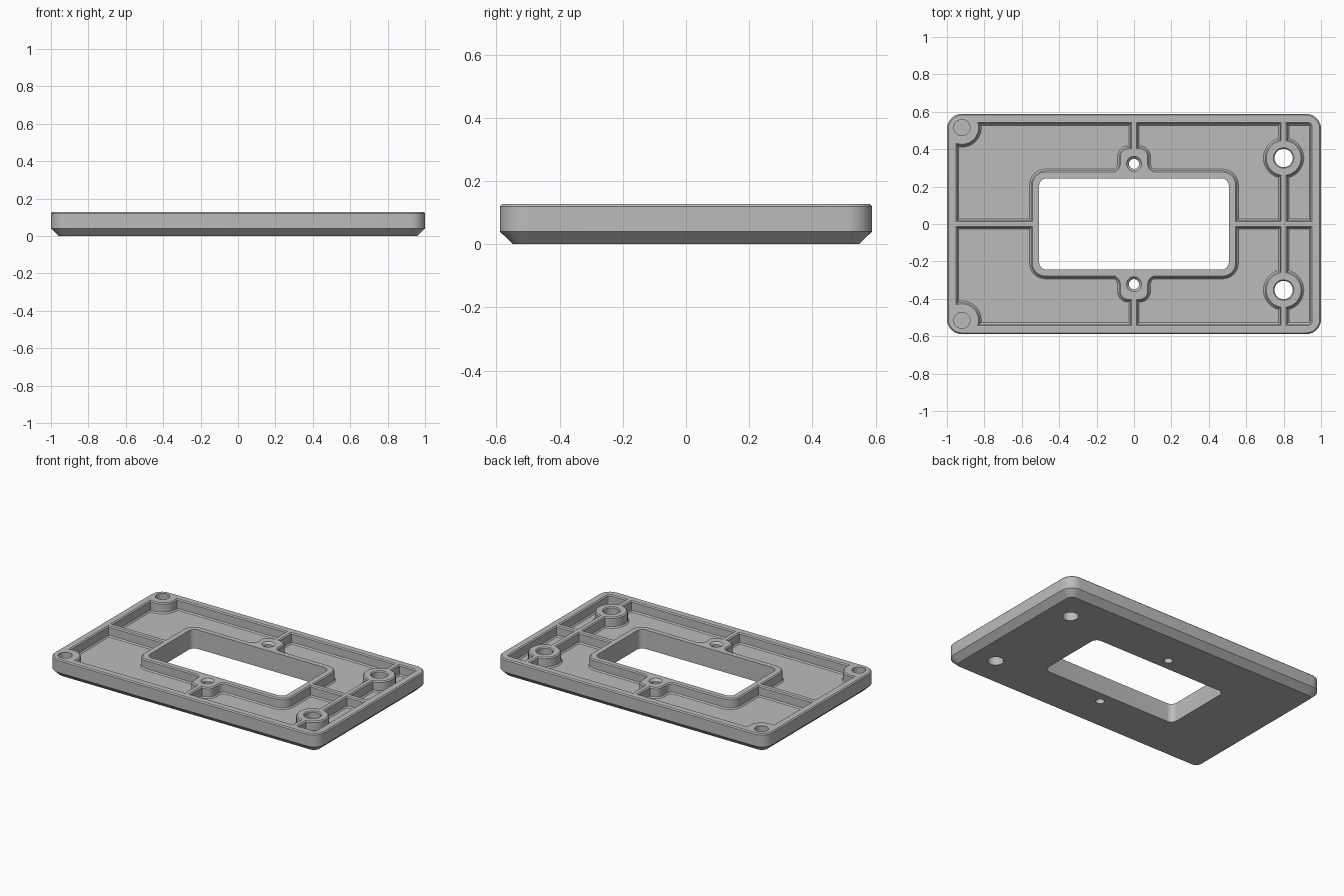
import bpy, bmesh, math

cube = bpy.data.objects.get("Cube")
if cube:
    bpy.data.objects.remove(cube, do_unlink=True)

TOP, FLOOR, EDGE = 0.127, 0.058, 0.007
HALF_X, HALF_Y = 1.0, 0.589

grey = bpy.data.materials.new("plain grey")
grey.use_nodes = True
grey.diffuse_color = (0.5, 0.5, 0.5, 1)
grey.node_tree.nodes["Principled BSDF"].inputs["Base Color"].default_value = (0.5, 0.5, 0.5, 1)


def rect(x0, x1, y0, y1, r):
    """Rounded rectangle as four corner arcs: centre, radius, start, end."""
    return [(x1 - r, y0 + r, r, -90, 0), (x1 - r, y1 - r, r, 0, 90),
            (x0 + r, y1 - r, r, 90, 180), (x0 + r, y0 + r, r, 180, 270)]


def circle(x, y, r):
    return [(x, y, r, a, a + 90) for a in (0, 90, 180, 270)]


def outline(arcs, grow):
    """Points along the arcs, offset outward; clockwise arcs are hollow fillets."""
    pts = []
    for cx, cy, r, a0, a1 in arcs:
        rr = r + grow if a1 > a0 else r - grow
        for i in range(9):
            a = math.radians(a0 + (a1 - a0) * i / 8)
            p = (cx + rr * math.cos(a), cy + rr * math.sin(a))
            if not pts or math.dist(p, pts[-1]) > 1e-5:
                pts.append(p)
    if math.dist(pts[0], pts[-1]) < 1e-5:
        pts.pop()
    return pts


def loft(name, arcs, layers):
    """Solid through layers of (height, outward offset)."""
    bm = bmesh.new()
    rings = [[bm.verts.new((x, y, z)) for x, y in outline(arcs, g)] for z, g in layers]
    n = len(rings[0])
    for low, high in zip(rings, rings[1:]):
        for i in range(n):
            j = (i + 1) % n
            bm.faces.new((low[i], low[j], high[j], high[i]))
    bm.faces.new(rings[0][::-1])
    bm.faces.new(rings[-1])
    bmesh.ops.recalc_face_normals(bm, faces=bm.faces)
    mesh = bpy.data.meshes.new(name)
    bm.to_mesh(mesh)
    bm.free()
    mesh.materials.append(grey)
    ob = bpy.data.objects.new(name, mesh)
    bpy.context.collection.objects.link(ob)
    return ob


def subtract(target, cutter):
    mod = target.modifiers.new("cut", "BOOLEAN")
    mod.operation, mod.solver, mod.object = "DIFFERENCE", "EXACT", cutter
    bpy.context.view_layer.objects.active = target
    bpy.ops.object.modifier_apply(modifier=mod.name)
    bpy.data.objects.remove(cutter, do_unlink=True)


def standing(name, arcs):
    """Rib or boss with a filleted foot and a chamfered top."""
    return loft(name, arcs, [(FLOOR - 0.02, 0.008), (FLOOR, 0.008), (FLOOR + 0.008, 0),
                             (TOP - EDGE, 0), (TOP, -EDGE), (TOP + 0.1, -EDGE)])


# Outer tray block with chamfered underside
plate = loft("mounting_plate", rect(-HALF_X, HALF_X, -HALF_Y, HALF_Y, 0.08),
             [(0, -0.042), (0.04, 0), (TOP - EDGE, 0), (TOP, -EDGE)])

# Recess, leaving out the ribs, window frame and bosses
recess = loft("recess", rect(-0.945, 0.945, -0.535, 0.535, 0.015),
              [(FLOOR, -0.008), (FLOOR + 0.008, 0), (TOP - EDGE, 0),
               (TOP, EDGE), (TOP + 0.03, EDGE)])
solids = [rect(-0.55, 0.55, -0.285, 0.285, 0.075),
          rect(-1.1, 1.1, -0.02, 0.02, 0.009),
          rect(-0.02, 0.02, -0.7, 0.7, 0.009),
          rect(0.78, 0.82, -0.7, 0.7, 0.009)]
for s in (-1, 1):
    solids += [circle(0.8, s * 0.353, 0.1), circle(-0.92, s * 0.515, 0.096)]
    # Screw tab flaring into the window frame
    tab = [(-0.11, 0.2, 0.01, 180, 270), (0.11, 0.2, 0.01, 270, 360),
           (0.12, 0.323, 0.04, 270, 180), (0.03, 0.36, 0.05, 0, 90),
           (-0.03, 0.36, 0.05, 90, 180), (-0.12, 0.323, 0.04, 360, 270)]
    if s < 0:
        tab = [(-x, -y, r, a + 180, b + 180) for x, y, r, a, b in tab]
    solids.append(tab)
for arcs in solids:
    subtract(recess, standing("standing_part", arcs))
subtract(plate, recess)

# Central window
subtract(plate, loft("window", rect(-0.507, 0.507, -0.244, 0.244, 0.04),
                     [(-0.1, 0), (TOP - 0.005, 0), (TOP + 0.1, 0.003)]))

# Screw holes and blind corner sockets
for s in (-1, 1):
    subtract(plate, loft("large_hole", circle(0.8, s * 0.353, 0.049),
                         [(-0.1, 0), (TOP - 0.006, 0), (TOP + 0.004, 0.01), (TOP + 0.1, 0.01)]))
    subtract(plate, loft("small_hole", circle(0, s * 0.322, 0.027),
                         [(-0.1, 0), (TOP - 0.015, 0), (TOP + 0.002, 0.015), (TOP + 0.1, 0.015)]))
    subtract(plate, loft("corner_socket", circle(-0.92, s * 0.515, 0.043),
                         [(FLOOR, 0), (TOP + 0.1, 0)]))

bpy.ops.object.select_all(action="DESELECT")
plate.select_set(True)
bpy.context.view_layer.objects.active = plate
bpy.ops.object.shade_smooth_by_angle(angle=math.radians(30))
